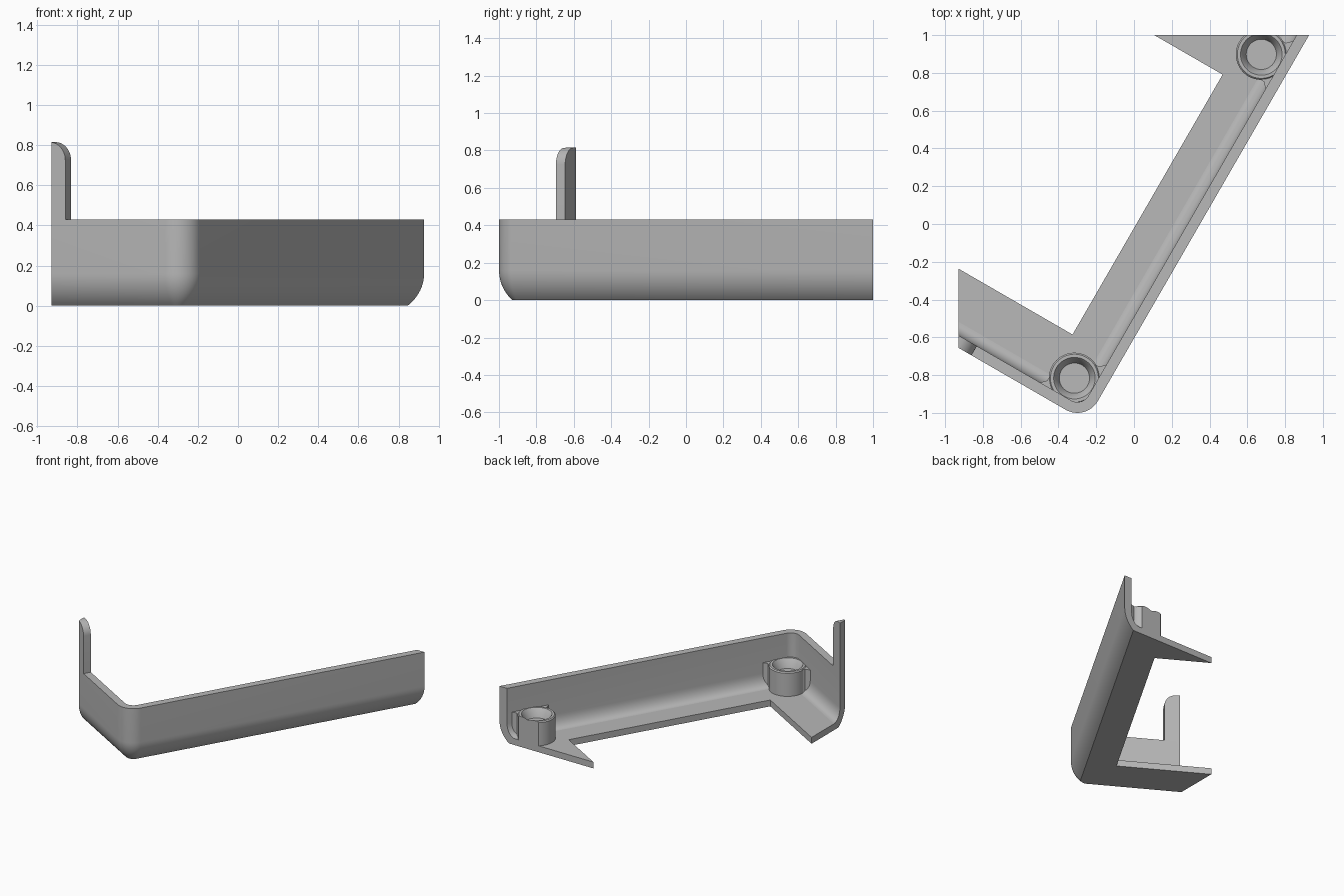
import bpy, bmesh
from math import sin, cos, pi, radians, sqrt
from mathutils import Matrix, Vector

cube = bpy.data.objects.get("Cube")
if cube:
    bpy.data.objects.remove(cube)

grey = bpy.data.materials.new("plain grey")
grey.use_nodes = True
COLOUR = (0.48, 0.48, 0.48, 1)
grey.diffuse_color = COLOUR
grey.node_tree.nodes["Principled BSDF"].inputs["Base Color"].default_value = COLOUR

# Parts are laid out with the long wall along x and the short wall along y,
# then turned into place around the outer corner
PLACE = Matrix.Translation((-0.254, -1.0455, 0)) @ Matrix.Rotation(radians(60), 4, 'Z')
CORNER, THICK, HEIGHT, FLOOR, SKIRT = 0.125, 0.057, 0.43, 0.05, 0.12
POST = 0.168


def finish(name, bm):
    """Place a part, trim it at the two cut planes and make the object."""
    bmesh.ops.recalc_face_normals(bm, faces=bm.faces)
    bm.transform(PLACE)
    for co, no in (((-0.93, 0, 0), (-1, 0, 0)), ((0, 1, 0), (0, 1, 0))):
        bmesh.ops.bisect_plane(bm, geom=bm.verts[:] + bm.edges[:] + bm.faces[:],
                               plane_co=co, plane_no=no, clear_outer=True)
        rim = [e for e in bm.edges if e.is_boundary]
        if rim:
            bmesh.ops.holes_fill(bm, edges=rim, sides=0)
    bmesh.ops.recalc_face_normals(bm, faces=bm.faces)
    mesh = bpy.data.meshes.new(name)
    bm.to_mesh(mesh)
    bm.free()
    mesh.materials.append(grey)
    ob = bpy.data.objects.new(name, mesh)
    bpy.context.collection.objects.link(ob)
    bpy.ops.object.select_all(action='DESELECT')
    ob.select_set(True)
    bpy.context.view_layer.objects.active = ob
    bpy.ops.object.shade_smooth_by_angle(angle=radians(35))


def prism(name, points, offset):
    """Extrude a planar outline of 3D points."""
    bm = bmesh.new()
    face = bm.faces.new([bm.verts.new(p) for p in points])
    new = bmesh.ops.extrude_face_region(bm, geom=[face])["geom"]
    bmesh.ops.translate(bm, vec=offset,
                        verts=[v for v in new if isinstance(v, bmesh.types.BMVert)])
    finish(name, bm)


def bridge(bm, rings, closed):
    """Join equal rings of vertices with quads."""
    n = len(rings[0])
    for r0, r1 in zip(rings, rings[1:] + (rings[:1] if closed else [])):
        for i in range(n):
            j = (i + 1) % n
            bm.faces.new((r0[i], r0[j], r1[j], r1[i]))


# Wall: section of inset and height, rounded under the outside and inside foot
BEND, RADIUS = 0.16, 0.216
section = [(0, HEIGHT)]
for i in range(11):
    z = BEND * (1 - i / 10)
    section.append((RADIUS - sqrt(RADIUS ** 2 - (BEND - z) ** 2), z))
section += [(SKIRT, 0), (SKIRT, FLOOR)]
for i in range(1, 9):
    t = pi / 2 * i / 8
    section.append((SKIRT - (SKIRT - THICK) * sin(t), FLOOR + 0.1 * (1 - cos(t))))
section.append((THICK, HEIGHT))

bm = bmesh.new()
rings = [[bm.verts.new((d, 1.3, z)) for d, z in section]]
for i in range(17):
    t = pi + pi / 2 * i / 16
    rings.append([bm.verts.new((CORNER + (CORNER - d) * cos(t),
                                CORNER + (CORNER - d) * sin(t), z)) for d, z in section])
rings.append([bm.verts.new((2.8, d, z)) for d, z in section])
bridge(bm, rings, False)
bm.faces.new(rings[0])
bm.faces.new(rings[-1])
finish("outer_wall", bm)

# Floor: strip along the long wall with an arm at each end
NEAR, FAR, INNER, E = 0.363, 1.952, 0.292, SKIRT - 0.001
outline = [(E, E), (2.8, E), (2.8, 1.3), (FAR, 1.3), (FAR, INNER),
           (NEAR, INNER), (NEAR, 1.3), (E, 1.3)]
prism("floor", [(x, y, 0) for x, y in outline], (0, 0, FLOOR))

# Upright tab with a rounded shoulder at the end of the short wall
TOP, SIDE, SHOULDER = 0.815, 0.70, 0.09
tab = [(0.95, HEIGHT), (SIDE, HEIGHT)]
for i in range(11):
    t = pi / 2 * i / 10
    tab.append((SIDE + SHOULDER * (1 - cos(t)), TOP - SHOULDER * (1 - sin(t))))
tab.append((0.95, TOP))
prism("upright_tab", [(0, y, z) for y, z in tab], (THICK, 0, 0))

# Posts: turned cups with a tapered recess
cup = [(0.08, 0.17), (0.105, 0.235), (0.11, 0.24), (0.127, 0.24),
       (0.135, 0.232), (0.135, FLOOR)]
centres = {"corner_post": (POST, POST), "far_post": (2.147, POST)}
for name, (cx, cy) in centres.items():
    bm = bmesh.new()
    rings = [[bm.verts.new((cx + r * cos(2 * pi * k / 48), cy + r * sin(2 * pi * k / 48), z))
              for k in range(48)] for r, z in cup]
    bridge(bm, rings, False)
    bm.faces.new(rings[0])
    bm.faces.new(rings[-1])
    finish(name, bm)

# Flared webs joining the posts to the walls: depth from wall, distance from post axis
web = [(0.05, 0.04), (0.05, 0.15), (0.065, 0.138), (0.085, 0.118),
       (0.12, 0.118), (0.085, 0.085)]
lift = (0, 0, 0.235 - FLOOR)
prism("corner_post_web_short", [(d, POST + w, FLOOR) for d, w in web], lift)
prism("corner_post_web_long", [(POST + w, d, FLOOR) for d, w in web], lift)
for side, label in ((-1, "near"), (1, "far")):
    prism("far_post_web_" + label,
          [(centres["far_post"][0] + side * w, d, FLOOR) for d, w in web], lift)
